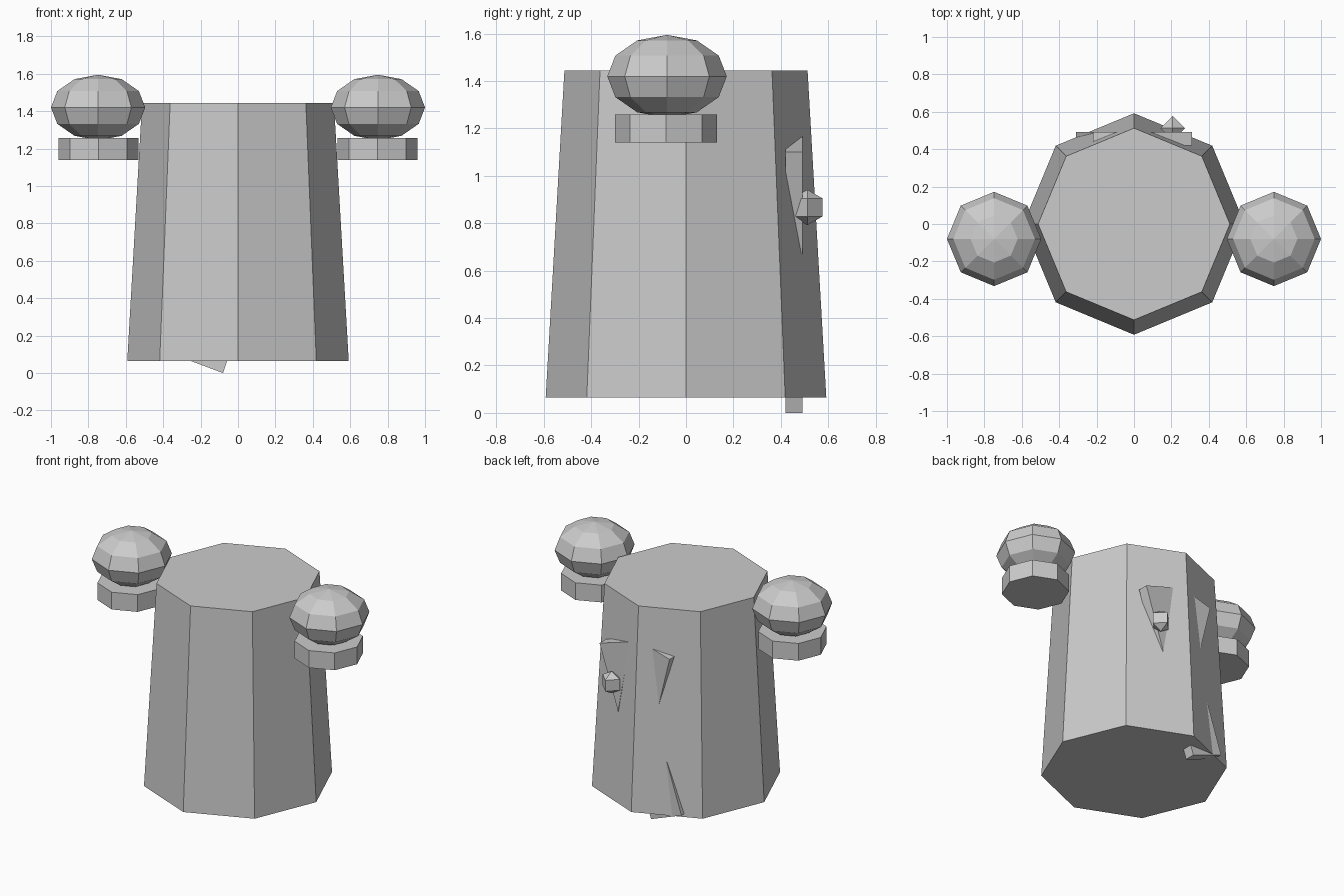
import bpy

if "Cube" in bpy.data.objects:
    bpy.data.objects.remove(bpy.data.objects["Cube"])


def cone(name, r1, r2, z0, z1, x=0, y=0):
    bpy.ops.mesh.primitive_cone_add(vertices=8, radius1=r1, radius2=r2, depth=z1 - z0,
                                    location=(x, y, (z0 + z1) / 2))
    bpy.context.object.name = name


def ball(name, segments, rings, loc, scale):
    bpy.ops.mesh.primitive_uv_sphere_add(segments=segments, ring_count=rings, radius=1, location=loc)
    ob = bpy.context.object
    ob.name = name
    ob.scale = scale


def prism(name, outline, y0=0.42, y1=0.492):
    # outline in (x, z), extruded along y; counter-clockwise seen from the front
    n = len(outline)
    verts = [(x, y0, z) for x, z in outline] + [(x, y1, z) for x, z in outline]
    faces = [tuple(range(n)), tuple(reversed(range(n, 2 * n)))]
    faces += [(i, i + n, (i + 1) % n + n, (i + 1) % n) for i in range(n)]
    me = bpy.data.meshes.new(name)
    me.from_pydata(verts, [], faces)
    ob = bpy.data.objects.new(name, me)
    bpy.context.collection.objects.link(ob)


# Tapered eight-sided body
cone("body", 0.592, 0.513, 0.065, 1.445)

# Floating hands with cuffs
for side, s in (("left", -1), ("right", 1)):
    ball(side + "_hand", 8, 6, (s * 0.748, -0.08, 1.42), (0.252, 0.252, 0.175))
    cone(side + "_cuff", 0.215, 0.215, 1.14, 1.258, s * 0.746, -0.085)

# Face pieces half sunk into the back
prism("right_eye", [(0.17, 0.67), (0.31, 1.10), (0.08, 1.17)])
prism("left_eye", [(-0.22, 1.13), (-0.11, 0.68), (-0.08, 1.17)])
prism("mouth", [(-0.31, 0.086), (-0.08, 0.0), (-0.02, 0.18), (0.215, 0.19), (0.0, 0.38), (-0.2, 0.42)])

# Small gem under the eye
ball("gem", 4, 3, (0.207, 0.512, 0.867), (0.075, 0.075, 0.075))
